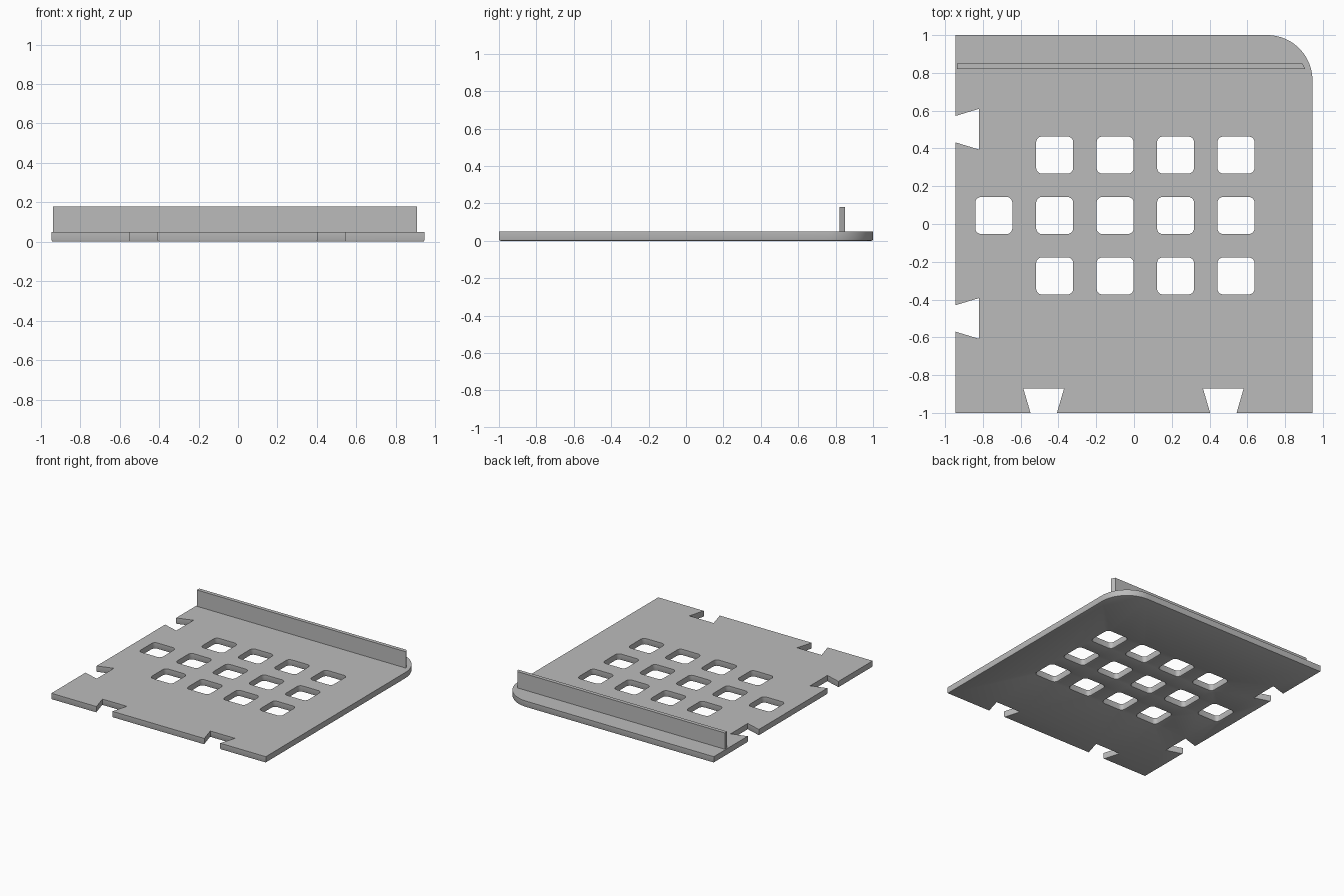
import bpy, bmesh
from math import sin, cos, pi, radians
from mathutils import Vector

cube = bpy.data.objects.get("Cube")
if cube:
    bpy.data.objects.remove(cube, do_unlink=True)

grey = bpy.data.materials.new("plain grey")
grey.use_nodes = True
colour = (0.5, 0.5, 0.5, 1)
grey.diffuse_color = colour
grey.node_tree.nodes["Principled BSDF"].inputs["Base Color"].default_value = colour

THICK = 0.05
EDGE = 0.008


def arc(cx, cy, r, start, steps):
    """Quarter arc, counter-clockwise from the start angle."""
    return [(cx + r * cos(start + pi / 2 * i / steps),
             cy + r * sin(start + pi / 2 * i / steps)) for i in range(steps + 1)]


def rounded_square(cx, cy, half, r):
    pts = []
    for i, (sx, sy) in enumerate([(1, 1), (-1, 1), (-1, -1), (1, -1)]):
        pts += arc(cx + sx * (half - r), cy + sy * (half - r), r, i * pi / 2, 5)
    return pts


def inset(pts, d):
    """Shift a loop to its left side by d with mitred corners."""
    out = []
    for i, p in enumerate(pts):
        a, b, c = Vector(pts[i - 1]), Vector(p), Vector(pts[(i + 1) % len(pts)])
        u, v = (b - a).normalized(), (c - b).normalized()
        n, m = Vector((-u.y, u.x)), Vector((-v.y, v.x))
        out.append(b + (n + m) * d / (1 + n.dot(m)))
    return out


def slab(name, loops, levels):
    """Join loops through (height, inset) levels and fill both ends."""
    bm = bmesh.new()
    caps = ([], [])
    for pts in loops:
        rings = [[bm.verts.new((p[0], p[1], z)) for p in inset(pts, d)]
                 for z, d in levels]
        count = len(pts)
        for low, high in zip(rings, rings[1:]):
            for i in range(count):
                j = (i + 1) % count
                bm.faces.new((low[i], low[j], high[j], high[i]))
        for cap, ring in zip(caps, (rings[0], rings[-1])):
            cap += [bm.edges.get((ring[i - 1], ring[i])) for i in range(count)]
    for cap in caps:
        bmesh.ops.triangle_fill(bm, use_beauty=True, edges=cap)
    bmesh.ops.recalc_face_normals(bm, faces=bm.faces[:])
    mesh = bpy.data.meshes.new(name)
    bm.to_mesh(mesh)
    bm.free()
    mesh.materials.append(grey)
    obj = bpy.data.objects.new(name, mesh)
    bpy.context.collection.objects.link(obj)
    bpy.ops.object.select_all(action='DESELECT')
    obj.select_set(True)
    bpy.context.view_layer.objects.active = obj
    bpy.ops.object.shade_smooth_by_angle(angle=radians(25))
    return obj


# Plate outline with dovetail notches on the front and right sides
SIDE = 0.945
outline = [(-SIDE, -1)]
for x in (-0.478, 0.473):
    outline += [(x - 0.07, -1), (x - 0.108, -0.87), (x + 0.108, -0.87), (x + 0.07, -1)]
outline.append((SIDE, -1))
outline += arc(SIDE - 0.24, 0.76, 0.24, 0, 20)
outline.append((-SIDE, 1))
for y in (0.502, -0.5):
    outline += [(-SIDE, y + 0.07), (-0.82, y + 0.108), (-0.82, y - 0.108), (-SIDE, y - 0.07)]

# Grid of rounded square holes, plus one at the side
centres = [(-0.42 + 0.32 * i, 0.045 + 0.32 * j) for i in range(4) for j in (-1, 0, 1)]
centres.append((-0.742, 0.045))
holes = [rounded_square(x, y, 0.098, 0.03)[::-1] for x, y in centres]

slab("base_plate", [outline] + holes,
     [(0, EDGE), (EDGE * 0.3, EDGE * 0.3), (EDGE, 0), (THICK, 0)])

# Upright rail along the back
rail = [(-0.937, 0.82), (0.907, 0.82), (0.892, 0.85), (-0.937, 0.85)]
slab("back_rail", [rail], [(THICK - 0.002, 0), (0.18, 0)])
